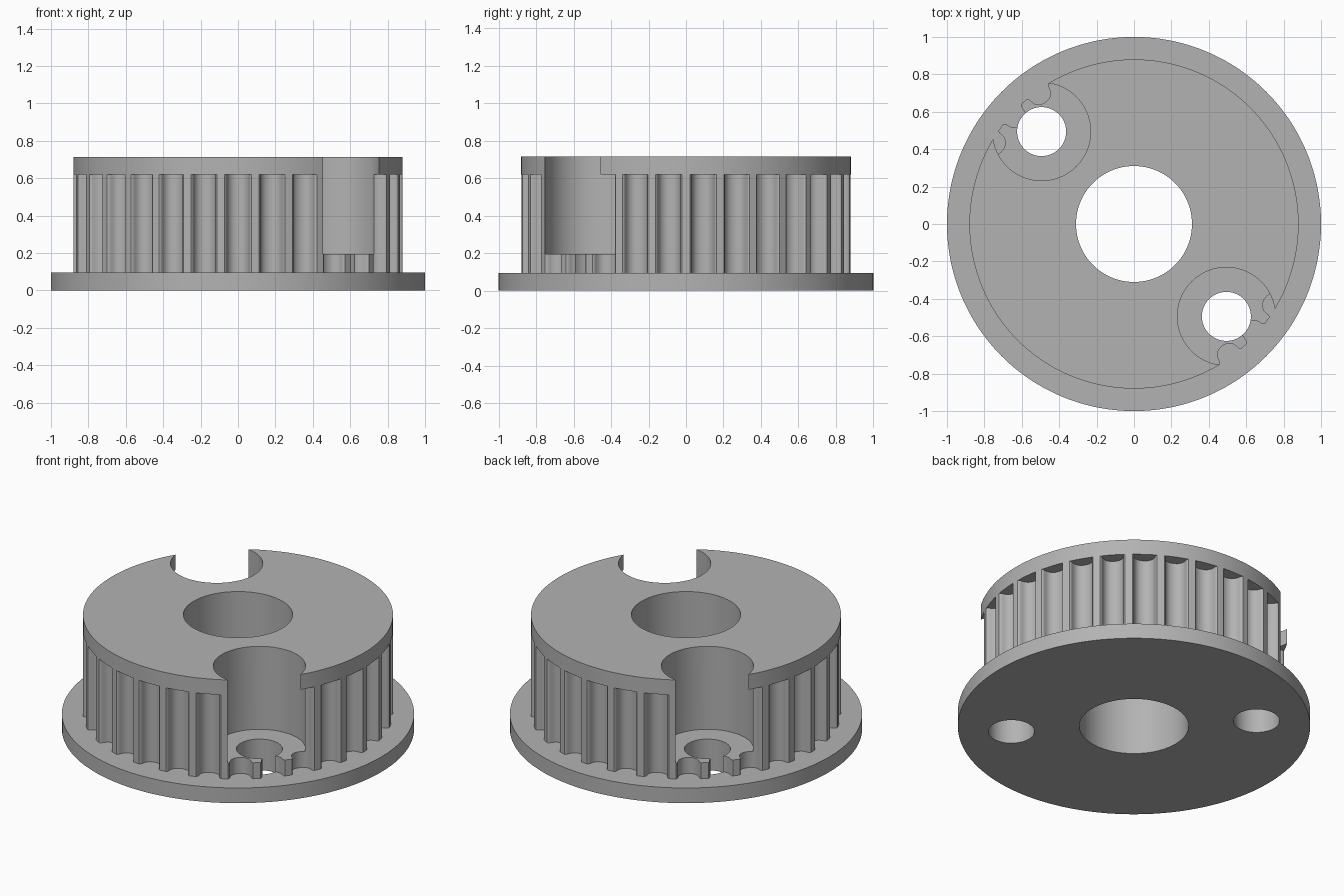
import bpy, bmesh
from math import pi, sin, cos, sqrt, atan2

if "Cube" in bpy.data.objects:
    bpy.data.objects.remove(bpy.data.objects["Cube"])

TEETH = 30
FLANGE_R, RIM_R, BORE_R = 1.0, 0.88, 0.31
FLANGE_Z, TOOTH_Z, TOP_Z = 0.095, 0.62, 0.715
POCKET_R, POCKET_Z, SCREW_R, SCREW_AT = 0.262, 0.195, 0.131, 0.494

# Half of one belt groove: (half width, depth), from the tooth tip to the groove floor
HALF = [(0.071, 0), (0.065, 0.005), (0.061, 0.014), (0.059, 0.028),
        (0.053, 0.046), (0.041, 0.061), (0.023, 0.072), (0, 0.075)]
GROOVE = [(-w, d) for w, d in HALF] + [(w, d) for w, d in reversed(HALF[:-1])]

grey = bpy.data.materials.new("grey")
grey.use_nodes = True
grey.diffuse_color = (0.45, 0.45, 0.45, 1)
grey.node_tree.nodes["Principled BSDF"].inputs["Base Color"].default_value = grey.diffuse_color


def tooth_outline():
    """Angle and radius of each point around the toothed section."""
    points = []
    for i in range(TEETH):
        middle = -pi / 2 + i * 2 * pi / TEETH
        for w, d in GROOVE:
            r = sqrt(RIM_R ** 2 - w ** 2) - d
            points.append((middle + atan2(w, r), sqrt(r * r + w * w)))
        points.append((middle + pi / TEETH, RIM_R))
    return points


def finish(bm, name):
    mesh = bpy.data.meshes.new(name)
    bmesh.ops.recalc_face_normals(bm, faces=bm.faces)
    bm.to_mesh(mesh)
    bm.free()
    mesh.materials.append(grey)
    obj = bpy.data.objects.new(name, mesh)
    bpy.context.collection.objects.link(obj)
    return obj


def make_pulley():
    """Flange, toothed section, top rim and bore as one closed skin of rings."""
    bm = bmesh.new()
    outline = tooth_outline()
    # A radius of None follows the teeth
    levels = [(BORE_R, 0), (FLANGE_R, 0), (FLANGE_R, FLANGE_Z), (None, FLANGE_Z),
              (None, TOOTH_Z), (RIM_R, TOOTH_Z), (RIM_R, TOP_Z), (BORE_R, TOP_Z)]
    rings = [[bm.verts.new(((r or tr) * cos(a), (r or tr) * sin(a), z))
              for a, tr in outline] for r, z in levels]
    n = len(outline)
    for k, ring in enumerate(rings):
        above = rings[(k + 1) % len(rings)]
        for i in range(n):
            j = (i + 1) % n
            bm.faces.new((ring[i], ring[j], above[j], above[i]))
    bmesh.ops.remove_doubles(bm, verts=bm.verts, dist=1e-5)
    return finish(bm, "belt_pulley")


def make_cutter(name, radius, z0, z1, side):
    bm = bmesh.new()
    bmesh.ops.create_cone(bm, cap_ends=True, segments=96, radius1=radius,
                          radius2=radius, depth=z1 - z0)
    bmesh.ops.translate(bm, verts=bm.verts,
                        vec=(side * SCREW_AT, -side * SCREW_AT, (z0 + z1) / 2))
    obj = finish(bm, name)
    obj.hide_render = True
    return obj


pulley = make_pulley()
bpy.context.view_layer.objects.active = pulley
pulley.select_set(True)

# Two screw pockets with through holes, on opposite sides
for side in (1, -1):
    for name, radius, z0 in (("pocket_cutter", POCKET_R, POCKET_Z),
                             ("screw_hole_cutter", SCREW_R, -0.1)):
        cutter = make_cutter(name, radius, z0, 1, side)
        cut = pulley.modifiers.new(name, 'BOOLEAN')
        cut.operation = 'DIFFERENCE'
        cut.solver = 'EXACT'
        cut.object = cutter
        bpy.ops.object.modifier_apply(modifier=cut.name)
        bpy.data.objects.remove(cutter)

bpy.ops.object.shade_smooth_by_angle(angle=pi / 6)
